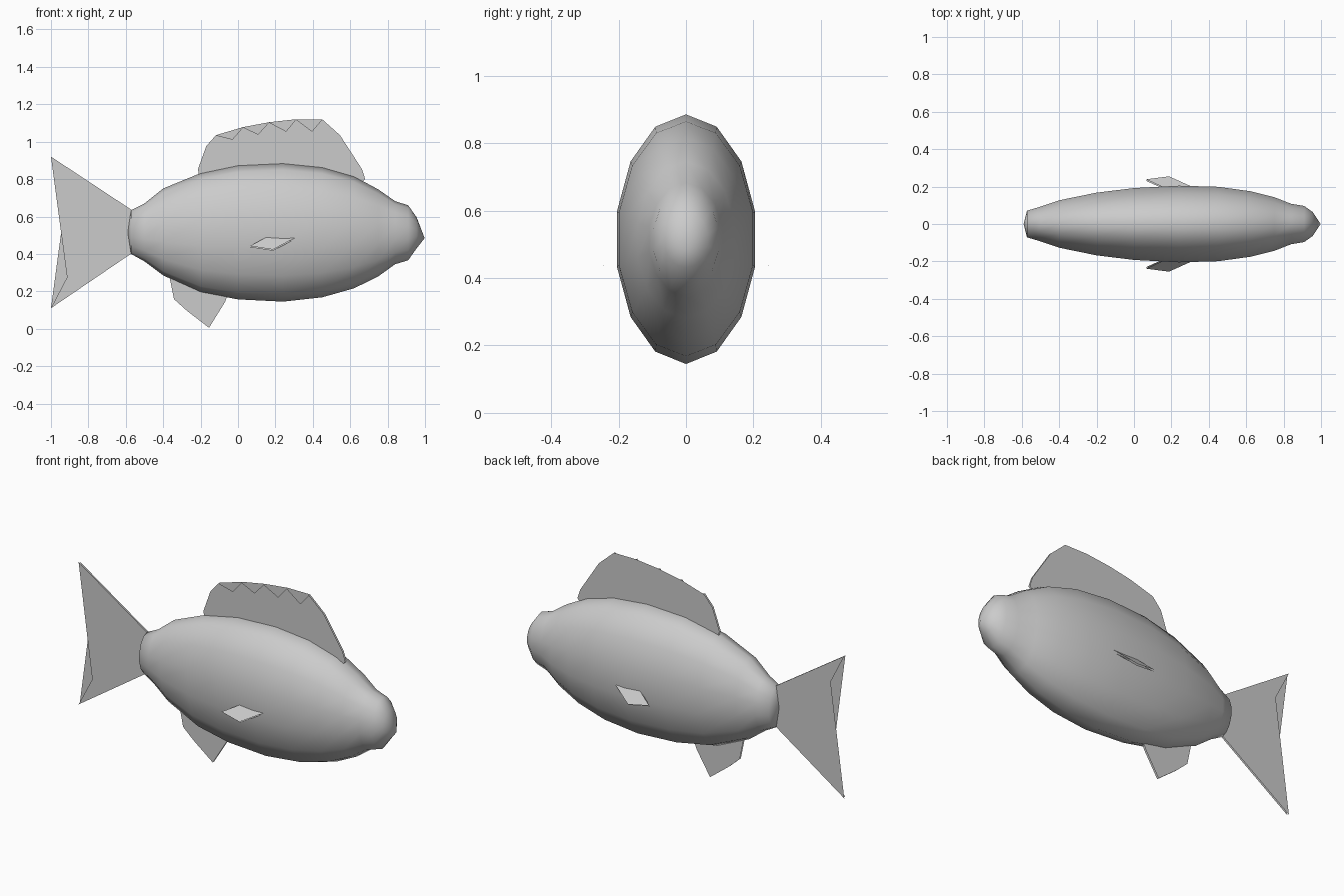
import bpy, bmesh, math
from mathutils import Vector

cube = bpy.data.objects.get("Cube")
if cube:
    bpy.data.objects.remove(cube)

grey = bpy.data.materials.new("plain grey")
grey.use_nodes = True
colour = (0.6, 0.6, 0.6, 1)
grey.diffuse_color = colour
grey.node_tree.nodes["Principled BSDF"].inputs["Base Color"].default_value = colour

SIDES = 14
GAP = 0.01


def add_object(name, bm):
    mesh = bpy.data.meshes.new(name)
    bm.to_mesh(mesh)
    bm.free()
    mesh.materials.append(grey)
    obj = bpy.data.objects.new(name, mesh)
    bpy.context.collection.objects.link(obj)
    return obj


def build_body(sections, tail_tip, nose_tip):
    """Loft elliptical rings along x and close both ends with a point."""
    bm = bmesh.new()
    rings = []
    for x, low, high, half_width in sections:
        middle, half_height = (low + high) / 2, (high - low) / 2
        ring = []
        for i in range(SIDES):
            a = math.tau * i / SIDES
            ring.append(bm.verts.new((x, half_width * math.sin(a),
                                      middle + half_height * math.cos(a))))
        rings.append(ring)
    tail, nose = bm.verts.new(tail_tip), bm.verts.new(nose_tip)
    for i in range(SIDES):
        j = (i + 1) % SIDES
        for a, b in zip(rings, rings[1:]):
            bm.faces.new((a[i], a[j], b[j], b[i]))
        bm.faces.new((tail, rings[0][j], rings[0][i]))
        bm.faces.new((nose, rings[-1][i], rings[-1][j]))
    bmesh.ops.recalc_face_normals(bm, faces=bm.faces)
    for face in bm.faces:
        face.smooth = True
    return add_object("body", bm)


def build_fin(name, outline):
    """Two thin parallel sheets with open rims, facing away from each other."""
    points = [Vector(p) for p in outline]
    bm = bmesh.new()
    flat = bm.faces.new([bm.verts.new(p) for p in points])
    flat.normal_update()
    normal = flat.normal.copy()
    bm.clear()
    for side in (1, -1):
        loop = [bm.verts.new(p + normal * side * GAP / 2) for p in points[::side]]
        bm.faces.new(loop)
    bmesh.ops.triangulate(bm, faces=bm.faces[:])
    return add_object(name, bm)


def upright(outline):
    return [(x, 0, z) for x, z in outline]


# Body: x, underside, back, half width
build_body([
    (-0.572, 0.40, 0.634, 0.073), (-0.50, 0.36, 0.67, 0.095),
    (-0.40, 0.285, 0.75, 0.130), (-0.20, 0.195, 0.832, 0.172),
    (0.0, 0.157, 0.874, 0.197), (0.24, 0.145, 0.885, 0.210),
    (0.45, 0.168, 0.864, 0.204), (0.62, 0.216, 0.815, 0.180),
    (0.75, 0.280, 0.745, 0.147), (0.84, 0.345, 0.682, 0.111),
    (0.91, 0.366, 0.660, 0.099), (0.955, 0.43, 0.596, 0.066),
], (-0.59, 0, 0.515), (0.998, 0, 0.484))

# Fins on the centre plane
build_fin("dorsal_fin", upright([
    (-0.20, 0.75), (-0.214, 0.853), (-0.17, 0.976), (-0.118, 1.035),
    (-0.03, 1.013), (0.027, 1.078), (0.107, 1.04), (0.166, 1.104),
    (0.257, 1.056), (0.31, 1.12), (0.396, 1.056), (0.45, 1.12),
    (0.545, 1.035), (0.663, 0.853), (0.68, 0.80), (0.60, 0.72)]))

build_fin("tail_fin", upright([
    (-0.50, 0.59), (-1.0, 0.92), (-0.914, 0.75), (-0.845, 0.60),
    (-0.79, 0.516), (-0.845, 0.41), (-0.914, 0.275), (-1.0, 0.11),
    (-0.50, 0.45)]))

build_fin("belly_fin", upright([
    (-0.36, 0.35), (-0.364, 0.265), (-0.342, 0.158), (-0.273, 0.096),
    (-0.155, 0.005), (-0.07, 0.142), (-0.04, 0.22), (-0.08, 0.30)]))

# Small slanted fins on both flanks
for name, side in (("right_flank_fin", -1), ("left_flank_fin", 1)):
    build_fin(name, [(x, side * y, z) for x, y, z in (
        (0.184, 0.180, 0.504), (0.064, 0.235, 0.439),
        (0.187, 0.251, 0.42), (0.356, 0.175, 0.51))])
